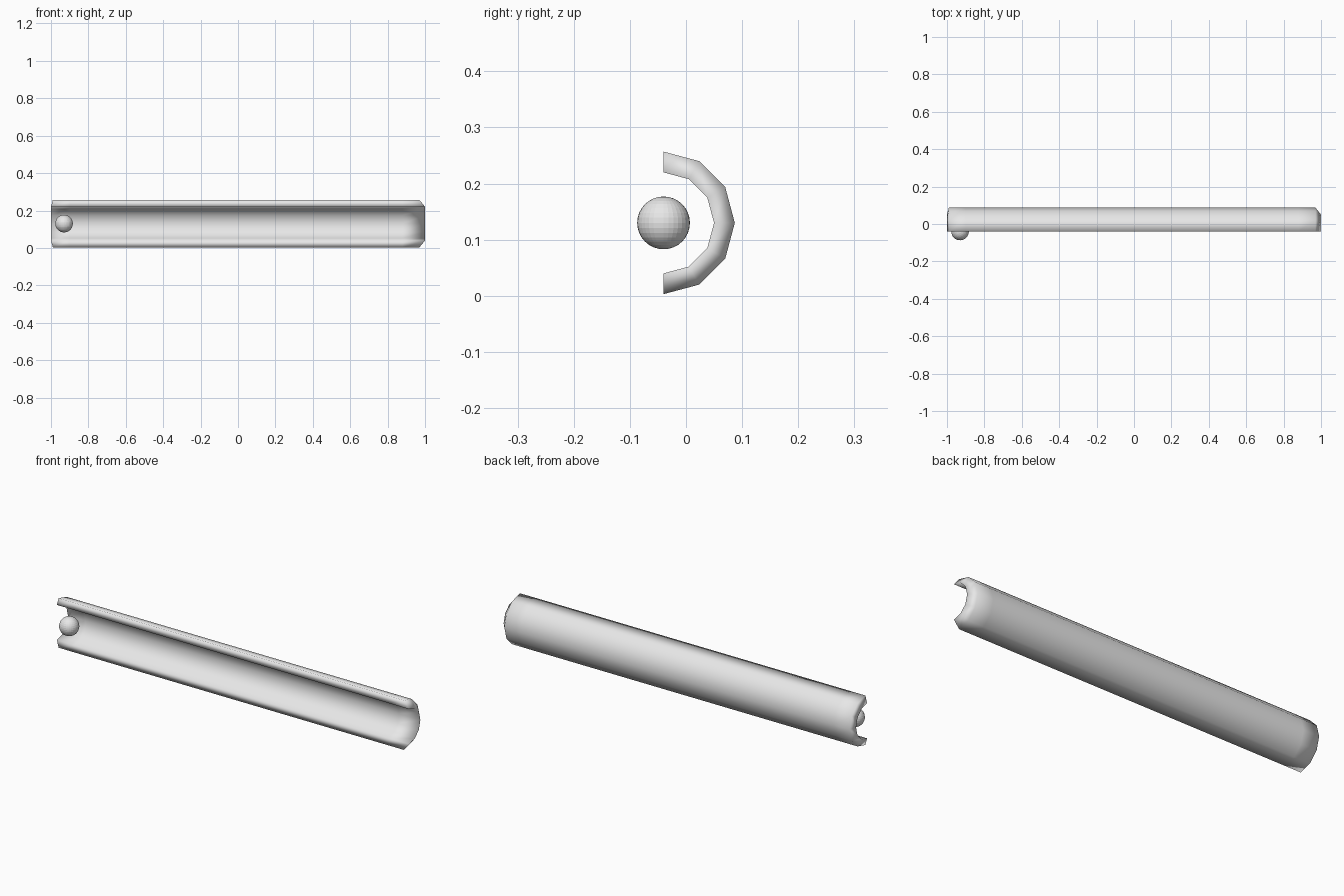
import bpy, bmesh, math

if "Cube" in bpy.data.objects:
    bpy.data.objects.remove(bpy.data.objects["Cube"])

AXIS_Y, AXIS_Z = -0.04, 0.13
R_OUT, R_IN = 0.127, 0.09
STEPS = 6  # half circle in six flat steps

grey = bpy.data.materials.new("light grey")
grey.diffuse_color = (0.8, 0.8, 0.8, 1)
grey.use_nodes = True
grey.node_tree.nodes["Principled BSDF"].inputs["Base Color"].default_value = grey.diffuse_color


def make_object(name, bm, smooth):
    bmesh.ops.recalc_face_normals(bm, faces=bm.faces)
    for f in bm.faces:
        f.smooth = smooth
    mesh = bpy.data.meshes.new(name)
    bm.to_mesh(mesh)
    bm.free()
    mesh.materials.append(grey)
    obj = bpy.data.objects.new(name, mesh)
    bpy.context.collection.objects.link(obj)
    return obj


# Half-pipe trough, open to the front, its outer wall bevelled at the ends
bm = bmesh.new()
angles = [math.radians(90 - 180 * i / STEPS) for i in range(STEPS + 1)]


def section(x_out, x_in):
    pts = [(x_out, R_OUT, a) for a in angles]
    pts += [(x_in, R_IN, a) for a in reversed(angles)]
    return [bm.verts.new((x, AXIS_Y + r * math.cos(a), AXIS_Z + r * math.sin(a)))
            for x, r, a in pts]


rings = [section(*s) for s in ((-0.99, -1.0), (-0.9, -0.9), (0.88, 0.88), (0.97, 1.0))]
n = len(rings[0])
for a, b in zip(rings, rings[1:]):
    for i in range(n):
        j = (i + 1) % n
        bm.faces.new((a[i], a[j], b[j], b[i]))

# Wall thickness at both ends
for ring in (rings[0], rings[-1]):
    for i in range(STEPS):
        bm.faces.new((ring[i], ring[i + 1], ring[n - 2 - i], ring[n - 1 - i]))
make_object("half_pipe", bm, True)

# Ball at the left end, on the pipe's axis
bm = bmesh.new()
bmesh.ops.create_uvsphere(bm, u_segments=32, v_segments=16, radius=0.047)
ball = make_object("ball", bm, False)
ball.location = (-0.93, AXIS_Y, AXIS_Z)
